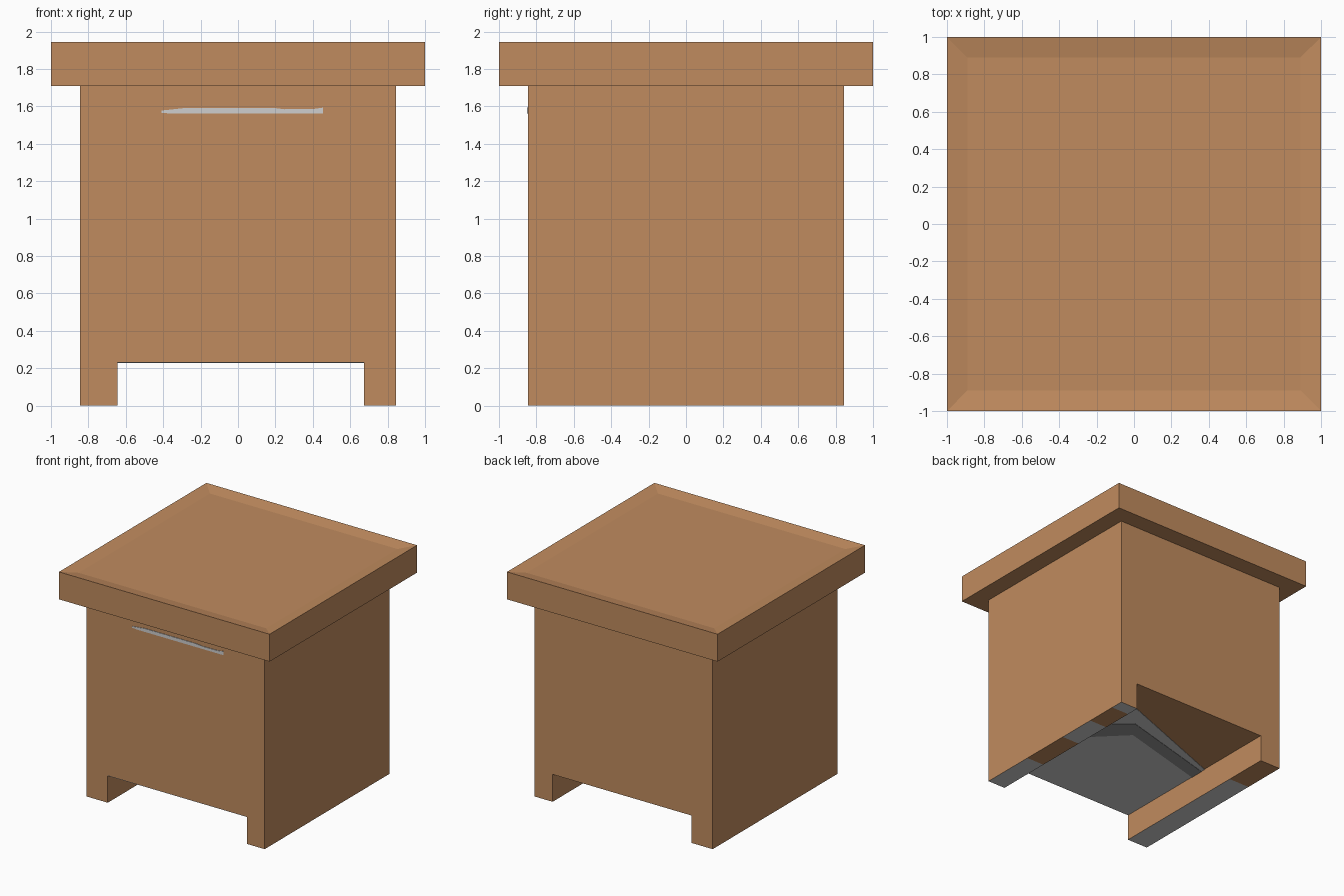
import bpy, bmesh

if "Cube" in bpy.data.objects:
    bpy.data.objects.remove(bpy.data.objects["Cube"])


def material(name, rgb):
    m = bpy.data.materials.new(name)
    m.diffuse_color = (*rgb, 1)
    m.use_nodes = True
    m.node_tree.nodes["Principled BSDF"].inputs["Base Color"].default_value = m.diffuse_color
    return m


WOOD = material("warm wood", (0.53, 0.26, 0.113))
PALE = material("pale grey", (0.62, 0.62, 0.62))
GREY = material("mid grey", (0.30, 0.30, 0.30))


def finish(name, bm, *mats):
    bmesh.ops.recalc_face_normals(bm, faces=bm.faces[:])
    mesh = bpy.data.meshes.new(name)
    bm.to_mesh(mesh)
    bm.free()
    for m in mats:
        mesh.materials.append(m)
    ob = bpy.data.objects.new(name, mesh)
    bpy.context.collection.objects.link(ob)
    return ob


def extrude(points, offset):
    """Closed outline of 3D points swept along an offset."""
    bm = bmesh.new()
    face = bm.faces.new([bm.verts.new(p) for p in points])
    new = bmesh.ops.extrude_face_region(bm, geom=[face])["geom"]
    bmesh.ops.translate(bm, vec=offset, verts=[v for v in new if isinstance(v, bmesh.types.BMVert)])
    return bm


W = 0.845           # half width of the body
TOP, BASE, UNDER = 1.945, 1.71, 0.235
LEG_L, LEG_R = -0.645, 0.675

# Body with the foot opening running front to back
outline = [(-W, 0), (LEG_L, 0), (LEG_L, UNDER), (LEG_R, UNDER), (LEG_R, 0),
           (W, 0), (W, BASE), (-W, BASE)]
bm = extrude([(x, -W, z) for x, z in outline], (0, 2 * W, 0))
# Split the feet so their soles can carry grey areas
for y in (0.73, 0.45, 0.1, -0.35):
    bmesh.ops.bisect_plane(bm, geom=bm.verts[:] + bm.edges[:] + bm.faces[:],
                           plane_co=(0, y, 0), plane_no=(0, 1, 0))
bm.normal_update()
for f in bm.faces:
    c = f.calc_center_median()
    if c.z < 0.001:
        if c.x > 0:
            wood = 0.45 < c.y < 0.73 or -0.35 < c.y < 0.1
        else:
            wood = c.y > 0.45
        f.material_index = 0 if wood else 1
finish("body", bm, WOOD, PALE)

# Top slab with a shallow dished upper face
bm = extrude([(-1, -1, BASE), (1, -1, BASE), (1, 1, BASE), (-1, 1, BASE)], (0, 0, TOP - BASE))
upper = [f for f in bm.faces if f.calc_center_median().z > TOP - 0.001]
bmesh.ops.recalc_face_normals(bm, faces=bm.faces[:])
bmesh.ops.inset_region(bm, faces=upper, thickness=1 - W)
bmesh.ops.translate(bm, vec=(0, 0, -0.02), verts=upper[0].verts[:])
finish("top_slab", bm, WOOD)

# Thin pale pull strip on the front
strip = [(-0.41, 1.566), (-0.36, 1.562), (0.455, 1.562), (0.455, 1.594), (0.40, 1.586),
         (0.25, 1.585), (0.20, 1.591), (-0.29, 1.591), (-0.41, 1.578)]
finish("front_pull", extrude([(x, -W, z) for x, z in strip], (0, -0.004, 0)), PALE)

# Grey panel and darker bent band under the body
panel = [(LEG_L, -W), (LEG_R, -W), (LEG_R, 0.63), (0.41, 0.53), (LEG_L, 0.13)]
finish("underside_panel", extrude([(x, y, UNDER) for x, y in panel], (0, 0, -0.004)), PALE)
band = [(LEG_L, 0.09), (0.274, 0.341), (0.417, 0.22), (LEG_R, 0.0), (LEG_R, -0.27),
        (0.435, -0.075), (0.17, 0.19), (LEG_L, -0.03)]
finish("underside_band", extrude([(x, y, UNDER) for x, y in band], (0, 0, -0.007)), GREY)
